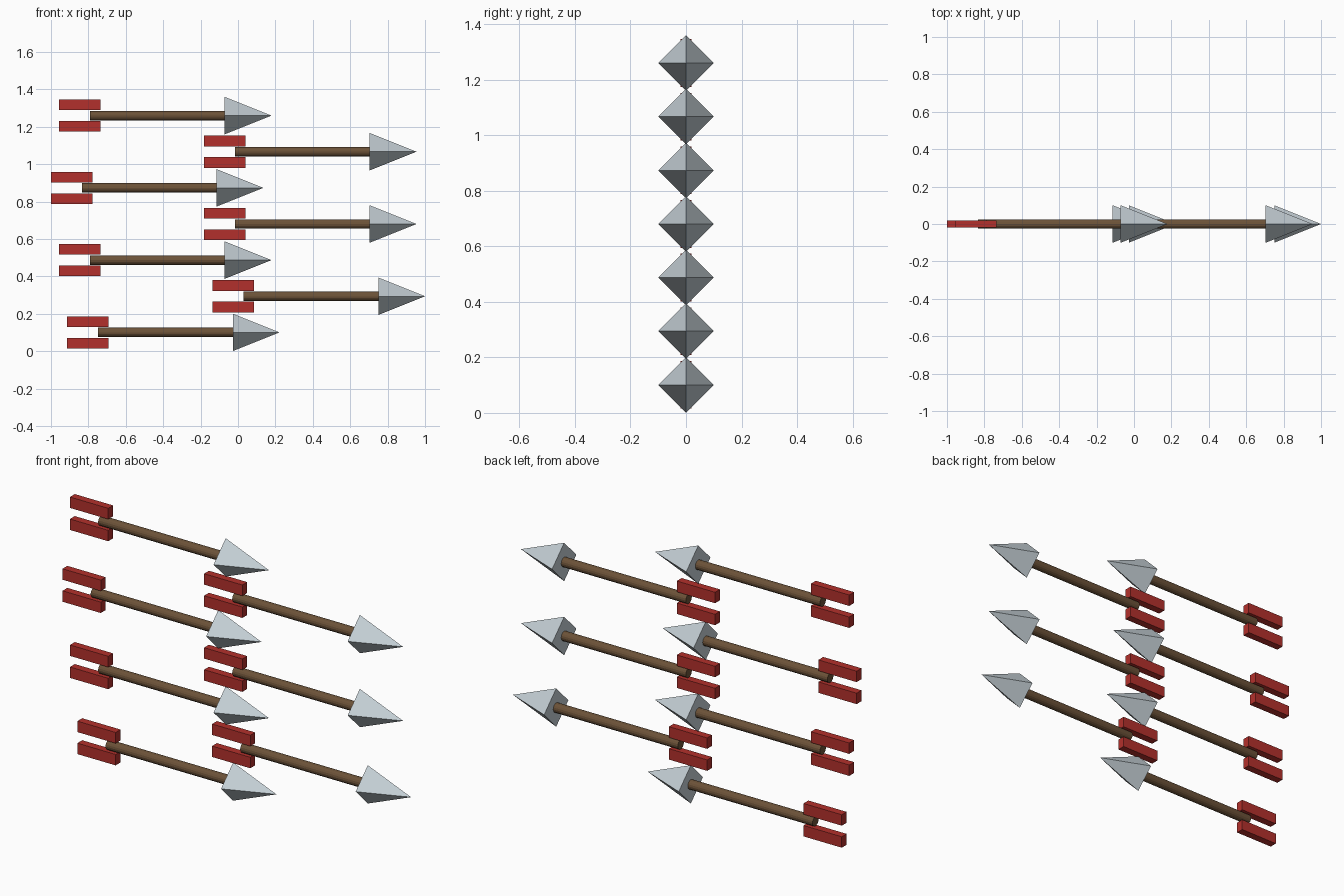
import bpy, bmesh
from math import pi
from mathutils import Matrix, Vector

if "Cube" in bpy.data.objects:
    bpy.data.objects.remove(bpy.data.objects["Cube"])


def material(name, color):
    m = bpy.data.materials.new(name)
    m.diffuse_color = (*color, 1)
    m.use_nodes = True
    m.node_tree.nodes["Principled BSDF"].inputs["Base Color"].default_value = m.diffuse_color
    return m


STEEL = material("steel", (0.55, 0.62, 0.66))
WOOD = material("wood", (0.15, 0.085, 0.04))
RED = material("red", (0.45, 0.03, 0.025))


def make_mesh(name, bm, mat):
    mesh = bpy.data.meshes.new(name)
    bm.to_mesh(mesh)
    bm.free()
    mesh.materials.append(mat)
    return mesh


def x_cone(name, x0, x1, r0, r1, sides, mat):
    bm = bmesh.new()
    place = Matrix.Translation(((x0 + x1) / 2, 0, 0)) @ Matrix.Rotation(pi / 2, 4, 'Y')
    bmesh.ops.create_cone(bm, cap_ends=True, segments=sides, radius1=r0,
                          radius2=r1, depth=x1 - x0, matrix=place)
    return make_mesh(name, bm, mat)


def vanes(name, x0, x1, y, z0, z1, mat):
    bm = bmesh.new()
    for side in (-1, 1):
        centre = Vector(((x0 + x1) / 2, 0, side * (z0 + z1) / 2))
        bmesh.ops.create_cube(bm, size=1, matrix=Matrix.Translation(centre)
                              @ Matrix.Diagonal((x1 - x0, 2 * y, z1 - z0, 1)))
    return make_mesh(name, bm, mat)


# Parts of one arrow, measured from the rear end of its fletching
parts = {
    "arrow_head": x_cone("arrow_head", 0.886, 1.136, 0.1, 0, 4, STEEL),
    "arrow_shaft": x_cone("arrow_shaft", 0.166, 0.886, 0.025, 0.025, 16, WOOD),
    "arrow_fletching": vanes("arrow_fletching", 0, 0.221, 0.02, 0.029, 0.086, RED),
}

# Stack of staggered arrows, bottom to top
rear_x = [-0.914, -0.136, -0.957, -0.182, -1.0, -0.182, -0.957]
for i, x in enumerate(rear_x):
    for name, mesh in parts.items():
        ob = bpy.data.objects.new(f"{name}_{i + 1}", mesh)
        ob.location = (x, 0, 0.101 + 0.1932 * i)
        bpy.context.collection.objects.link(ob)
